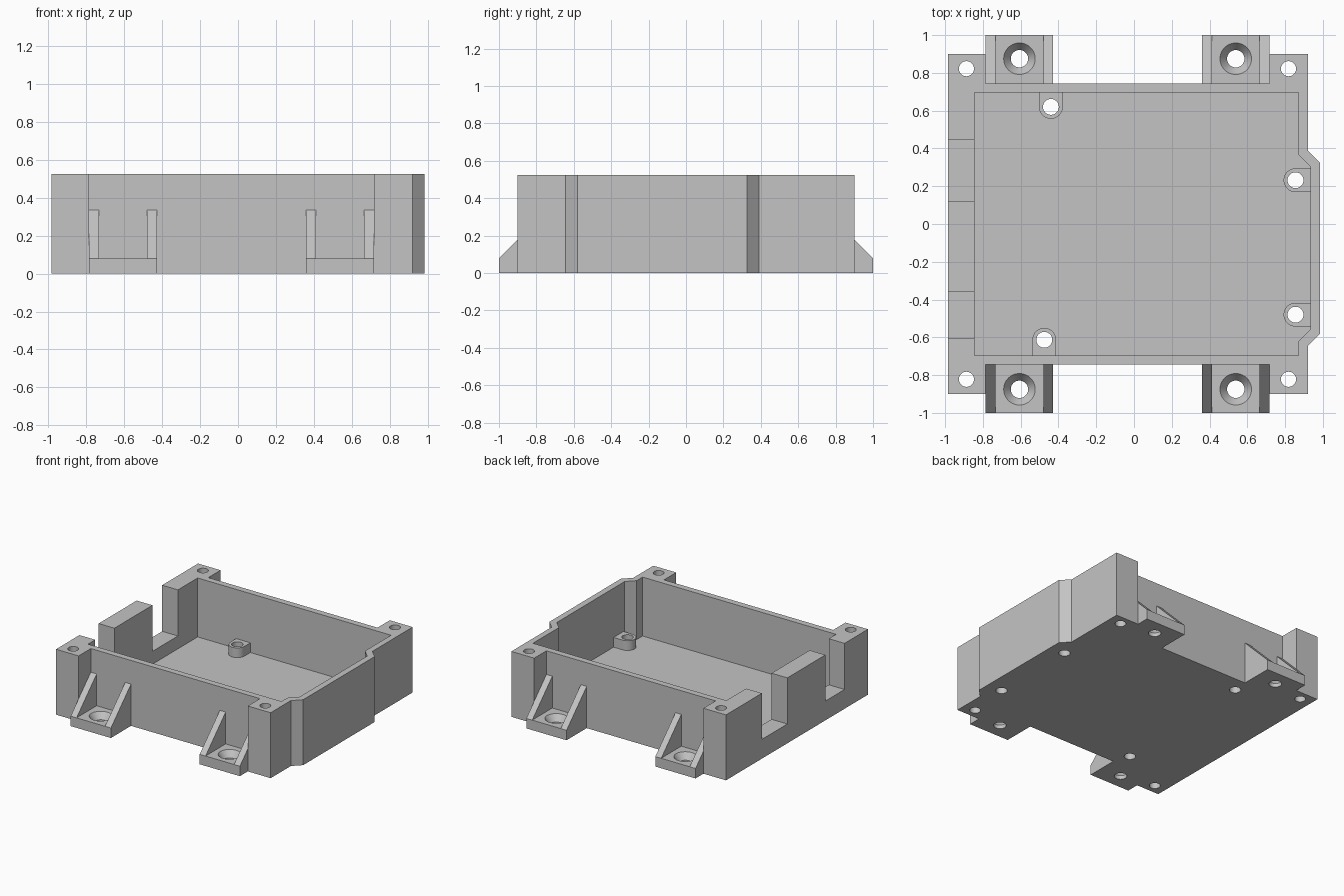
import bpy
import bmesh
from mathutils import Matrix, Vector

cube = bpy.data.objects.get("Cube")
if cube:
    bpy.data.objects.remove(cube, do_unlink=True)

HEIGHT, FLOOR, TAB, BOSS, NOTCH = 0.525, 0.052, 0.08, 0.13, 0.155
WALL_Y, EAR_Y, INNER_Y = 0.745, 0.9, 0.695

grey = bpy.data.materials.new("light grey plastic")
grey.use_nodes = True
grey.diffuse_color = (0.55, 0.55, 0.55, 1)
grey.node_tree.nodes["Principled BSDF"].inputs["Base Color"].default_value = (0.55, 0.55, 0.55, 1)


def finish(name, bm):
    bmesh.ops.recalc_face_normals(bm, faces=bm.faces)
    mesh = bpy.data.meshes.new(name)
    bm.to_mesh(mesh)
    bm.free()
    mesh.materials.append(grey)
    obj = bpy.data.objects.new(name, mesh)
    bpy.context.collection.objects.link(obj)
    return obj


def extrude(name, points, direction):
    """Close a profile into a face and sweep it along a direction."""
    bm = bmesh.new()
    face = bm.faces.new([bm.verts.new(p) for p in points])
    swept = bmesh.ops.extrude_face_region(bm, geom=[face])["geom"]
    moved = [v for v in swept if isinstance(v, bmesh.types.BMVert)]
    bmesh.ops.translate(bm, verts=moved, vec=Vector(direction))
    return finish(name, bm)


def prism(name, outline, z0, z1):
    return extrude(name, [(x, y, z0) for x, y in outline], (0, 0, z1 - z0))


def box(name, x0, x1, y0, y1, z0, z1):
    return prism(name, [(x0, y0), (x1, y0), (x1, y1), (x0, y1)], z0, z1)


def cone(x, y, z0, z1, r0, r1):
    bm = bmesh.new()
    bmesh.ops.create_cone(bm, cap_ends=True, segments=40, radius1=r0, radius2=r1, depth=z1 - z0,
                          matrix=Matrix.Translation((x, y, (z0 + z1) / 2)))
    return finish("hole_cutter", bm)


def select_only(obj):
    bpy.ops.object.select_all(action="DESELECT")
    obj.select_set(True)
    bpy.context.view_layer.objects.active = obj


def cut(obj, cutter):
    cutter.hide_render = True
    select_only(obj)
    mod = obj.modifiers.new("cut", "BOOLEAN")
    mod.operation, mod.solver, mod.object = "DIFFERENCE", "EXACT", cutter
    bpy.ops.object.modifier_apply(modifier=mod.name)
    bpy.data.objects.remove(cutter, do_unlink=True)


def smooth(obj):
    select_only(obj)
    bpy.ops.object.shade_smooth_by_angle(angle=0.5)


# Main shell with four corner posts and a bulged right wall
shell = prism("shell", [
    (-0.985, -EAR_Y), (-0.785, -EAR_Y), (-0.785, -WALL_Y), (0.717, -WALL_Y),
    (0.717, -EAR_Y), (0.92, -EAR_Y), (0.92, -0.645), (0.985, -0.58),
    (0.985, 0.325), (0.92, 0.39), (0.92, EAR_Y), (0.717, EAR_Y),
    (0.717, WALL_Y), (-0.785, WALL_Y), (-0.785, EAR_Y), (-0.985, EAR_Y)], 0, HEIGHT)

# Cavity following the bulge
cut(shell, prism("cavity_cutter", [
    (-0.845, -INNER_Y), (0.872, -INNER_Y), (0.872, -0.62), (0.935, -0.557),
    (0.935, 0.302), (0.872, 0.365), (0.872, INNER_Y), (-0.845, INNER_Y)], FLOOR, 0.7))

# Two cable notches in the thick left wall
for y0, y1 in ((0.122, 0.445), (-0.603, -0.36)):
    cut(shell, box("notch_cutter", -1.1, -0.8, y0, y1, NOTCH, 0.7))

# Screw holes through the corner posts
for x in (-0.887, 0.818):
    for y in (-0.822, 0.822):
        cut(shell, cone(x, y, -0.1, 0.7, 0.04, 0.04))

# Rounded standoffs against the inner walls: centre, direction to the wall, wall distance
R = 0.063
for i, (x, y, dx, dy, reach) in enumerate((
        (-0.44, 0.62, 0, 1, 0.075), (-0.475, -0.613, 0, -1, 0.082),
        (0.855, 0.232, 1, 0, 0.08), (0.855, -0.48, 1, 0, 0.08))):
    centre, out = Vector((x, y)), Vector((dx, dy))
    side = Vector((-dy, dx))
    outline = [centre + side * R + out * reach]
    for k in range(21):
        spoke = side.copy()
        spoke.rotate(Matrix.Rotation(k * 3.14159265 / 20, 2))
        outline.append(centre + spoke * R)
    outline.append(centre - side * R + out * reach)
    standoff = prism(f"standoff_{i + 1}", outline, FLOOR, BOSS)
    for part in (shell, standoff):
        cut(part, cone(x, y, -0.1, 0.3, 0.042, 0.042))
    smooth(standoff)
smooth(shell)

# Mounting tabs with countersunk holes and triangular gussets
for s, end in ((-1, "front"), (1, "back")):
    for x0, x1, where in ((-0.785, -0.428, "right"), (0.36, 0.717, "left")):
        tab = box(f"{end}_{where}_tab", x0, x1, s * WALL_Y, s, 0, TAB)
        x, y = (x0 + x1) / 2, s * 0.875
        cut(tab, cone(x, y, -0.1, 0.2, 0.046, 0.046))
        cut(tab, cone(x, y, 0.03, TAB + 0.01, 0.046, 0.091))
        smooth(tab)
        for gx, label in ((x0, "outer"), (x1 - 0.052, "inner")):
            extrude(f"{end}_{where}_{label}_gusset",
                    [(gx, s * WALL_Y, TAB), (gx, s, TAB), (gx, s * WALL_Y, 0.335)], (0.052, 0, 0))
